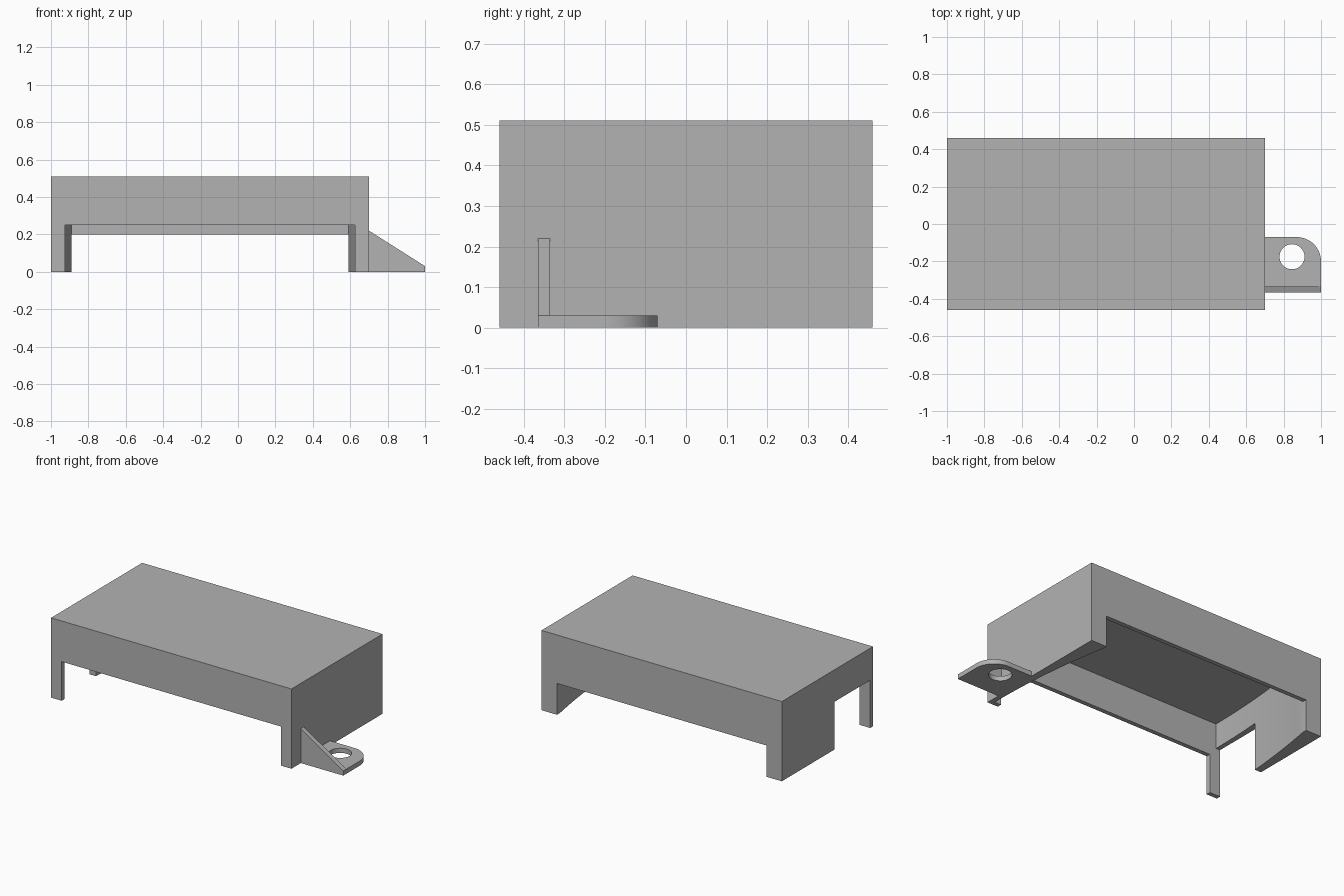
import bpy, bmesh, math
from mathutils import Vector

if "Cube" in bpy.data.objects:
    bpy.data.objects.remove(bpy.data.objects["Cube"])

grey = bpy.data.materials.new("plain grey")
grey.use_nodes = True
grey.diffuse_color = (0.45, 0.45, 0.45, 1)
grey.node_tree.nodes["Principled BSDF"].inputs["Base Color"].default_value = (0.45, 0.45, 0.45, 1)


def prism(name, outline, depth):
    """Extrude a closed 3D outline along the depth vector."""
    bm = bmesh.new()
    face = bm.faces.new([bm.verts.new(p) for p in outline])
    new = bmesh.ops.extrude_face_region(bm, geom=[face])["geom"]
    bmesh.ops.translate(bm, vec=Vector(depth),
                        verts=[v for v in new if isinstance(v, bmesh.types.BMVert)])
    bmesh.ops.recalc_face_normals(bm, faces=bm.faces)
    mesh = bpy.data.meshes.new(name)
    bm.to_mesh(mesh)
    bm.free()
    mesh.materials.append(grey)
    obj = bpy.data.objects.new(name, mesh)
    bpy.context.collection.objects.link(obj)
    return obj


def box(name, x, y, z):
    outline = [(x[0], y[0], z[0]), (x[1], y[0], z[0]), (x[1], y[1], z[0]), (x[0], y[1], z[0])]
    return prism(name, outline, (0, 0, z[1] - z[0]))


def cut(obj, cutter):
    """Subtract the cutter, then discard it."""
    cutter.hide_render = True
    mod = obj.modifiers.new("cut", "BOOLEAN")
    mod.operation, mod.solver, mod.object = "DIFFERENCE", "EXACT", cutter
    bpy.ops.object.select_all(action="DESELECT")
    obj.select_set(True)
    bpy.context.view_layer.objects.active = obj
    bpy.ops.object.modifier_apply(modifier=mod.name)
    bpy.data.objects.remove(cutter)


def arc(cx, cy, r, start, end, steps, z):
    angles = [math.radians(start + (end - start) * i / steps) for i in range(steps + 1)]
    return [(cx + r * math.cos(a), cy + r * math.sin(a), z) for a in angles]


LEFT, RIGHT, DEPTH, HEIGHT = 0.7, -1.0, 0.46, 0.51
INNER = 0.432

# Cover shell, hollow below, with end walls that thicken towards the back
shell = box("cover_shell", (RIGHT, LEFT), (-DEPTH, DEPTH), (0, HEIGHT))
steps = 16
walls = []
for i in range(steps + 1):
    t = i / steps
    walls.append((0.03 + 0.08 * t * t, INNER * (2 * t - 1)))
cavity = [(LEFT - w, y, -0.1) for w, y in walls]
cavity += [(RIGHT + w, y, -0.1) for w, y in reversed(walls)]
cut(shell, prism("cavity_cutter", cavity, (0, 0, 0.565)))

# Openings in the front wall, the back wall and the right end
cut(shell, box("front_cutter", (-0.925, 0.625), (-0.6, -0.425), (-0.1, 0.25)))
cut(shell, box("back_cutter", (-0.89, 0.59), (0.425, 0.6), (-0.1, 0.2)))
cut(shell, box("slot_cutter", (-1.1, -0.88), (-INNER, -0.07), (-0.1, 0.305)))

# Mounting tab with one rounded corner and a screw hole
tab_outline = [(LEFT, -0.365, 0), (1, -0.365, 0)]
tab_outline += arc(0.87, -0.2, 0.13, 0, 90, 16, 0) + [(LEFT, -0.07, 0)]
tab = prism("mounting_tab", tab_outline, (0, 0, 0.03))
cut(tab, prism("hole_cutter", arc(0.845, -0.175, 0.067, 0, 348.75, 31, -0.1), (0, 0, 0.3)))

# Triangular rib stiffening the tab
rib = prism("tab_rib", [(LEFT, -0.365, 0), (1, -0.365, 0), (1, -0.365, 0.03),
                        (LEFT, -0.365, 0.22)], (0, 0.03, 0))

for part in (shell, tab, rib):
    bpy.ops.object.select_all(action="DESELECT")
    part.select_set(True)
    bpy.context.view_layer.objects.active = part
    bpy.ops.object.shade_smooth_by_angle(angle=math.radians(30))
